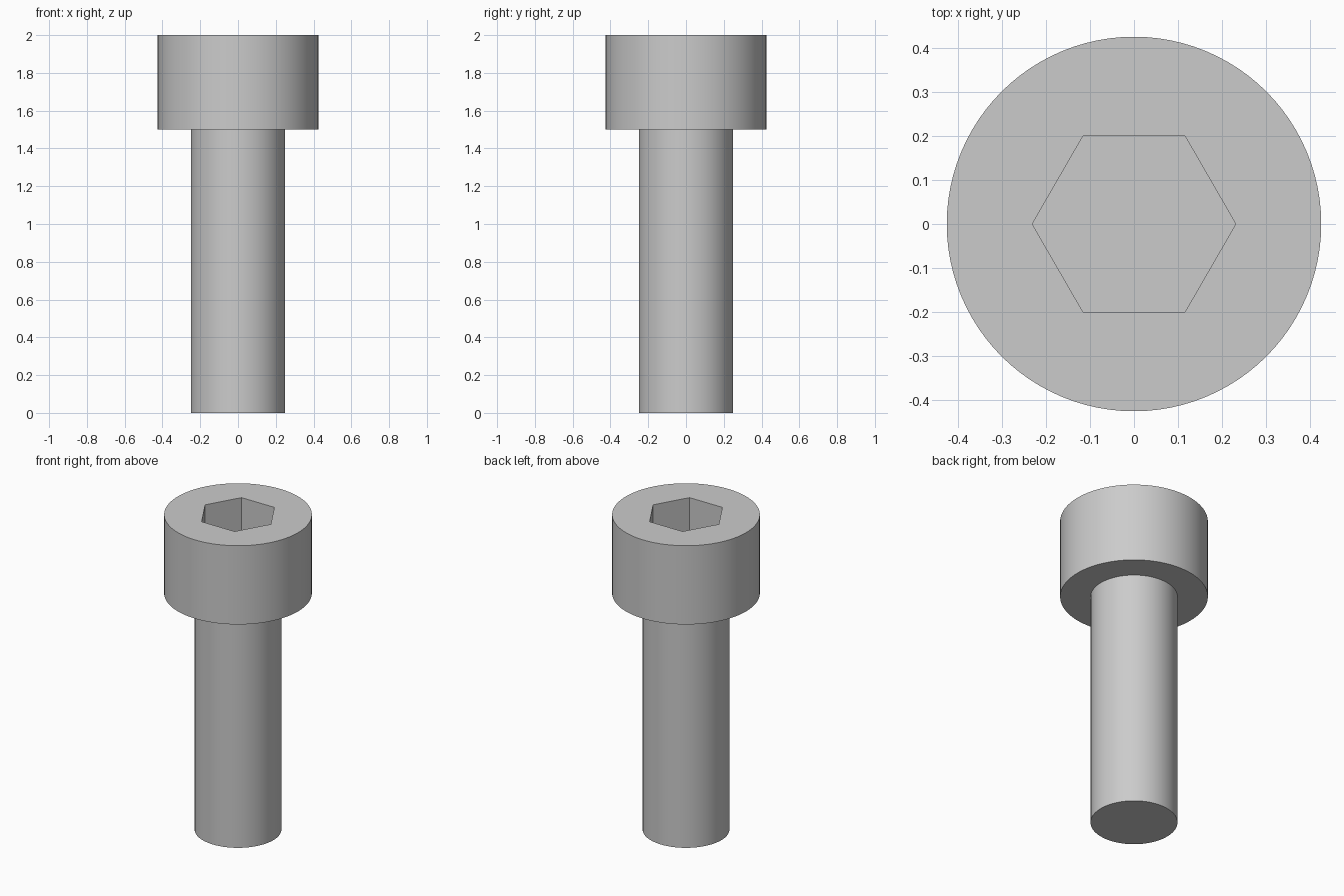
import bpy
import bmesh
import math
from mathutils import Matrix

default_cube = bpy.data.objects.get("Cube")
if default_cube:
    bpy.data.objects.remove(default_cube, do_unlink=True)

SHAFT_RADIUS = 0.25
HEAD_RADIUS = 0.425
HEAD_BASE = 1.5
TOP = 2.0
SOCKET_WIDTH = 0.4      # across flats
SOCKET_DEPTH = 0.25
SEGMENTS = 96

steel = bpy.data.materials.new("grey steel")
steel.use_nodes = True
grey = (0.6, 0.6, 0.6, 1.0)
steel.diffuse_color = grey
steel.node_tree.nodes["Principled BSDF"].inputs["Base Color"].default_value = grey


def add_object(name, bm):
    """Turn a bmesh into a linked steel object."""
    bmesh.ops.recalc_face_normals(bm, faces=bm.faces)
    mesh = bpy.data.meshes.new(name)
    bm.to_mesh(mesh)
    bm.free()
    mesh.materials.append(steel)
    obj = bpy.data.objects.new(name, mesh)
    bpy.context.collection.objects.link(obj)
    return obj


# Bolt body: shaft and cylindrical head turned from one profile
bm = bmesh.new()
profile = [(SHAFT_RADIUS, 0), (SHAFT_RADIUS, HEAD_BASE),
           (HEAD_RADIUS, HEAD_BASE), (HEAD_RADIUS, TOP)]
verts = [bm.verts.new((r, 0, z)) for r, z in profile]
edges = [bm.edges.new(pair) for pair in zip(verts, verts[1:])]
bmesh.ops.spin(bm, geom=verts + edges, cent=(0, 0, 0), axis=(0, 0, 1),
               angle=math.tau, steps=SEGMENTS, use_merge=True)
bmesh.ops.remove_doubles(bm, verts=bm.verts, dist=0.0001)
bmesh.ops.holes_fill(bm, edges=[e for e in bm.edges if e.is_boundary], sides=0)
bolt = add_object("socket_head_bolt", bm)

# Hexagonal socket cut, with corners on the x axis
bm = bmesh.new()
corner_radius = SOCKET_WIDTH / math.sqrt(3)
overshoot = 0.1
bmesh.ops.create_cone(
    bm, cap_ends=True, segments=6, radius1=corner_radius, radius2=corner_radius,
    depth=SOCKET_DEPTH + overshoot,
    matrix=Matrix.Translation((0, 0, TOP + (overshoot - SOCKET_DEPTH) / 2))
    @ Matrix.Rotation(math.radians(30), 4, "Z"))
# Turn the hexagon if its corners do not lie on the x axis
if max(v.co.x for v in bm.verts) < corner_radius * 0.99:
    bmesh.ops.rotate(bm, verts=bm.verts, cent=(0, 0, 0),
                     matrix=Matrix.Rotation(math.radians(30), 3, "Z"))
cutter = add_object("socket_cutter", bm)

# Cut the socket, then smooth the round walls and keep the rims sharp
bpy.ops.object.select_all(action="DESELECT")
bpy.context.view_layer.objects.active = bolt
bolt.select_set(True)
cut = bolt.modifiers.new("hex socket", "BOOLEAN")
cut.operation = "DIFFERENCE"
cut.solver = "EXACT"
cut.object = cutter
bpy.ops.object.modifier_apply(modifier=cut.name)
bpy.data.objects.remove(cutter, do_unlink=True)
bpy.ops.object.shade_smooth_by_angle(angle=math.radians(30))
